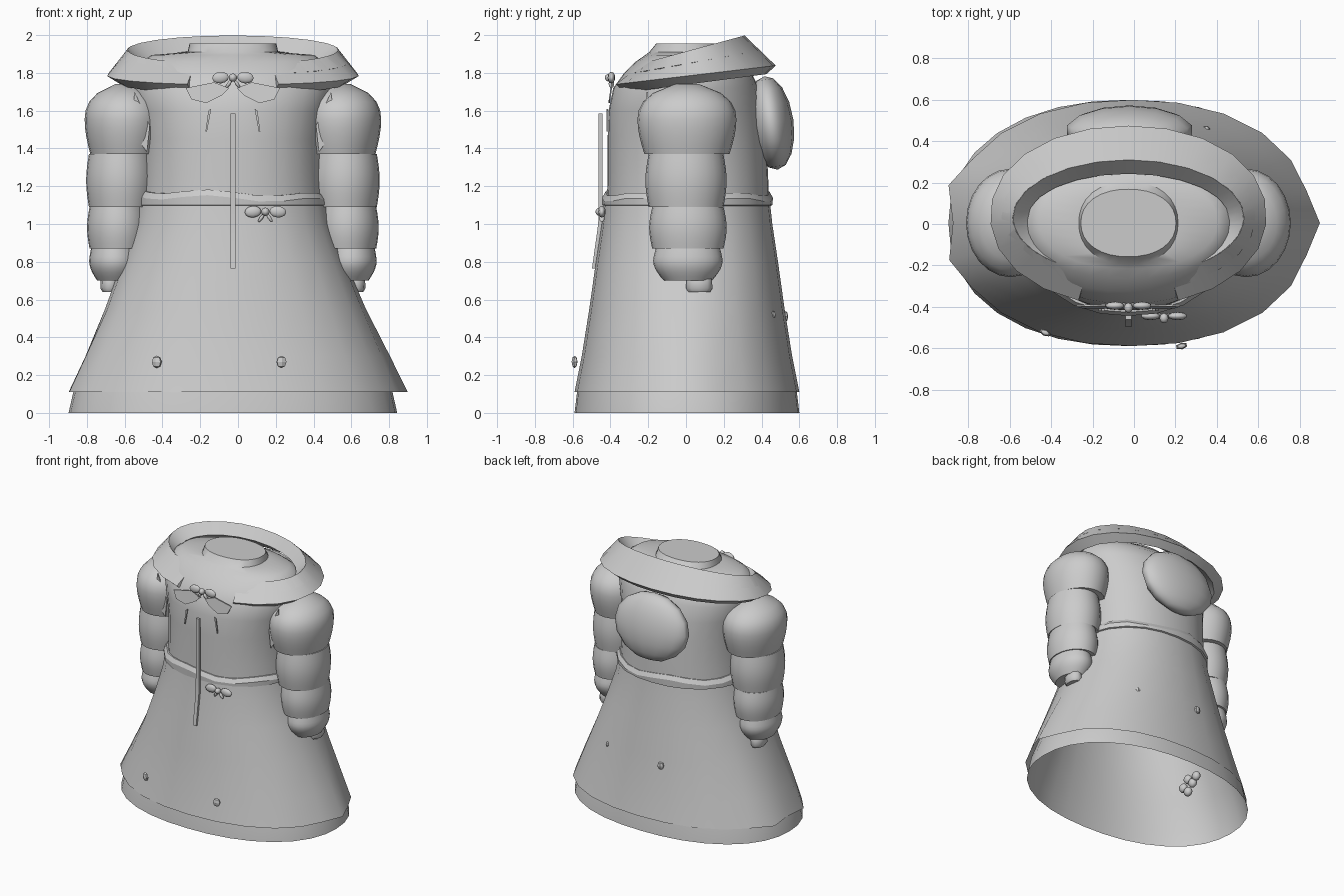
import bpy, bmesh, math
from math import sin, cos, pi
from mathutils import Vector

if "Cube" in bpy.data.objects:
    bpy.data.objects.remove(bpy.data.objects["Cube"])

CX = -0.027  # centre line of the garment
cloth = bpy.data.materials.new("pale grey cloth")
cloth.use_nodes = True
GREY = (0.6, 0.6, 0.6, 1)
cloth.diffuse_color = GREY
cloth.node_tree.nodes["Principled BSDF"].inputs["Base Color"].default_value = GREY


def finish(name, bm, angle=50, recalc=True):
    if recalc:
        bmesh.ops.recalc_face_normals(bm, faces=bm.faces)
    mesh = bpy.data.meshes.new(name)
    bm.to_mesh(mesh)
    bm.free()
    obj = bpy.data.objects.new(name, mesh)
    bpy.context.collection.objects.link(obj)
    mesh.materials.append(cloth)
    bpy.ops.object.select_all(action='DESELECT')
    obj.select_set(True)
    bpy.context.view_layer.objects.active = obj
    bpy.ops.object.shade_smooth_by_angle(angle=math.radians(angle))
    return obj


def oval(a, rx, ry, power):
    c, s = cos(a), sin(a)
    r = (abs(c) ** power + abs(s) ** power) ** (-1 / power)
    return rx * r * c, ry * r * s


def loft(name, rings, n=24, cap_top=False, cap_bottom=False, warp=None, angle=50, power=2.2):
    """Skin oval rings given from bottom to top as (z, rx, ry, cx, cy)."""
    bm = bmesh.new()
    loops = []
    for z, rx, ry, cx, cy in rings:
        loop = []
        for i in range(n):
            x, y = oval(2 * pi * i / n, rx, ry, power)
            p = Vector((cx + x, cy + y, z))
            loop.append(bm.verts.new(warp(p) if warp else p))
        loops.append(loop)
    for lo, hi in zip(loops, loops[1:]):
        for i in range(n):
            j = (i + 1) % n
            bm.faces.new((lo[i], lo[j], hi[j], hi[i]))
    if cap_top:
        bm.faces.new(loops[-1])
    if cap_bottom:
        bm.faces.new(loops[0][::-1])
    return finish(name, bm, angle, recalc=cap_top and cap_bottom)


def blob(name, loc, size, rot=(0, 0, 0), segs=10, rings=6, angle=60):
    bm = bmesh.new()
    bmesh.ops.create_uvsphere(bm, u_segments=segs, v_segments=rings, radius=1)
    obj = finish(name, bm, angle)
    obj.location, obj.scale, obj.rotation_euler = loc, size, rot
    return obj


def plate(name, outline, y, thick=0.008):
    """Thin plate facing the front from (x, z) points; y may depend on z."""
    bm = bmesh.new()
    face = bm.faces.new([bm.verts.new((x, y(z), z)) for x, z in outline])
    new = bmesh.ops.extrude_face_region(bm, geom=[face])["geom"]
    for v in new:
        if isinstance(v, bmesh.types.BMVert):
            v.co.y += thick
    return finish(name, bm, 20)


# Skirts: plain underskirt just inside an overskirt with pointed side corners
def corners(p):
    fall = max(0, 1 - (p.z - .11) / .5)
    if p.x > 0:
        p.x += .045 * fall * max(0, 1 - abs(p.y) / .15)
    else:
        near = fall * max(0, 1 - abs(abs(p.y) - .17) / .15)
        p.x -= .045 * near
        p.y *= 1 + .18 * near
    return p


loft("underskirt", [(z, rx, ry, CX, .005) for z, rx, ry in (
    (0, .87, .595), (.11, .845, .582), (.3, .768, .547), (.55, .668, .507),
    (.8, .58, .473), (1.0, .515, .443), (1.14, .487, .428))], n=32)
loft("overskirt", [(z, rx, ry, cx, .005) for z, rx, ry, cx in (
    (.11, .865, .595, -.01), (.3, .79, .557, -.012), (.55, .688, .517, -.016),
    (.8, .592, .482, -.022), (1.0, .523, .452, CX), (1.14, .497, .437, CX))],
    warp=corners, angle=40)

# Bodice closing over the shoulders into a low neck with a raised disc
loft("bodice", [
    (1.08, .49, .43, CX, .01), (1.25, .477, .425, CX, .01), (1.45, .477, .42, CX, .005),
    (1.6, .5, .41, CX, 0), (1.72, .53, .385, CX, 0), (1.8, .52, .337, CX, .01),
    (1.86, .48, .275, CX, .01), (1.895, .43, .225, CX, .01), (1.91, .24, .2, CX, .005),
    (1.955, .23, .163, CX, .005)], n=32, cap_top=True, angle=35)

# Belt with an uneven upper edge
def uneven(p):
    if p.z > 1.13:
        p.z += .018 * sin(9 * p.x) * cos(7 * p.y)
    return p


loft("belt", [(1.09, .485, .425, CX, .008), (1.10, .515, .45, CX, .008),
              (1.135, .515, .452, CX, .008), (1.165, .495, .435, CX, .008),
              (1.165, .465, .41, CX, .008)], warp=uneven, angle=25)

# Tilted collar: full neck band, plus a wider cape open at the front
def collar(name, start, end, reach, n):
    bm = bmesh.new()
    rows = []
    closed = abs(end - start - 2 * pi) < .001
    for i in range(n if closed else n + 1):
        a = start + (end - start) * i / n
        ix, iy = oval(a, .56, .28, 2)
        ox, oy = oval(a, .668, .435, 2.1)
        inner = Vector((CX + ix, iy + .03, 1.832 + .272 * (iy + .33)))
        outer = Vector((CX + ox, oy + .04, 1.737 + .117 * (oy + .435)))
        edge = inner.lerp(outer, reach)
        hem = edge + Vector((-ox * .11, -oy * .11, -.045 * reach))
        under = inner + Vector((-ix * .13, -iy * .24, -.075))
        rows.append([bm.verts.new(p) for p in (inner, edge, hem, under)])
    pairs = list(zip(rows, rows[1:])) + ([(rows[-1], rows[0])] if closed else [])
    for p, q in pairs:
        for k in range(4):
            m = (k + 1) % 4
            bm.faces.new((p[k], p[m], q[m], q[k]))
    if not closed:
        bm.faces.new(rows[0])
        bm.faces.new(rows[-1][::-1])
    return finish(name, bm, 28)


GAP = math.radians(21)
collar("collar_band", 0, 2 * pi, .5, 24)
collar("collar_cape", -pi / 2 + GAP, 1.5 * pi - GAP, 1, 20)

# Puffed sleeves: bands of (bottom, top, rx, ry, offset from centre line, y)
BANDS = ((.70, .87, .137, .185, .625, .01), (.87, 1.09, .165, .205, .607, .01),
         (1.09, 1.37, .185, .215, .592, 0), (1.37, 1.74, .215, .262, .57, .005))
for side, label in ((1, "left"), (-1, "right")):
    rings = []
    for k, (z0, z1, rx, ry, off, cy) in enumerate(BANDS):
        for s in range(9):
            t = s / 8
            f = .92 + .08 * sin(pi * t)
            if k == 3:                 # puff with a rounded shoulder
                f = (.86 + .14 * sin(pi * t) if t < .5
                     else max(.25, (1 - (2 * t - 1) ** 2.2) ** .5))
            if k == 0 and t < .6:      # gathered wrist
                f = .68 + .31 * sin(pi * t / 1.2)
            rings.append((z0 + (z1 - z0) * t, rx * f, ry * f, CX + side * off, cy))
    loft(label + "_sleeve", rings, n=24, cap_top=True, cap_bottom=True, angle=45, power=2)
    wrist = CX + side * .65
    loft(label + "_cuff", [(.64, .04, .06, wrist, .07), (.66, .052, .073, wrist, .07),
                           (.70, .05, .07, wrist, .07), (.73, .04, .06, wrist, .07)],
         n=10, cap_top=True, cap_bottom=True)
    # Pointed fold where the sleeve meets the bodice
    plate(label + "_sleeve_fold", [(CX + side * x, z) for x, z in
          ((.52, 1.7), (.44, 1.52), (.455, 1.38), (.54, 1.5))], lambda z: -.21, .008)
    # Short dart on the chest
    plate(label + "_chest_dart", [(CX + side * x, z) for x, z in
          ((.115, 1.61), (.13, 1.6), (.145, 1.49), (.137, 1.49))], lambda z: -.42)
    # Tab below the collar opening
    plate(label + "_neck_tab", [(CX + side * x, z) for x, z in
          ((.02, 1.72), (.06, 1.68), (.14, 1.64), (.22, 1.66), (.25, 1.72), (.1, 1.75))],
          lambda z: -.395 - .15 * (1.75 - z))

# Beads gathered on the inner wall of the underskirt
for y, z in ((-.22, .38), (-.17, .33), (-.12, .38), (-.08, .42), (-.17, .43)):
    blob("inner_bead", (-.645, y, z), (.03, .035, .035), segs=8)

# Rounded pack on the back
blob("back_pack", (CX + .005, .45, 1.535), (.31, .12, .25), (math.radians(8), 0, 0), 14, 8, 40)

# Long cord down the front
bm = bmesh.new()
bmesh.ops.create_cube(bm, size=1)
bmesh.ops.subdivide_edges(bm, edges=[e for e in bm.edges
                          if abs((e.verts[0].co - e.verts[1].co).z) > .5], cuts=6)
for v in bm.verts:
    z = 1.175 + v.co.z * .82
    v.co = (CX + v.co.x * .028, -.452 + v.co.y * .02 - .14 * max(0, 1.02 - z), z)
finish("front_cord", bm, 30)


# Bows at the neck and the waist
def bow(name, x, y, z, size):
    for s in (-1, 1):
        blob(name + "_loop", (x + s * .6 * size, y, z), (.42 * size, .02, .28 * size), (0, s * .1, 0))
        blob(name + "_tail", (x + s * .2 * size, y, z - .3 * size),
             (.1 * size, .015, .25 * size), (0, -s * .6, 0), 6, 4)
    blob(name + "_knot", (x, y - .01, z), (.2 * size, .025, .2 * size), segs=8)


bow("neck_bow", CX, -.395, 1.775, .11)
bow("waist_bow", .145, -.445, 1.065, .11)

# Faceted buttons on the skirt
for x, y, z, r in ((-.43, -.525, .27, .033), (.23, -.59, .27, .033),
                   (-.15, .525, .51, .03), (.35, .46, .52, .02)):
    turn = math.atan2(y / .36, x / .6) + pi / 2
    blob("skirt_button", (x, y, z), (r * .9, .016, r), (0, 0, turn), 6, 4, 30)
